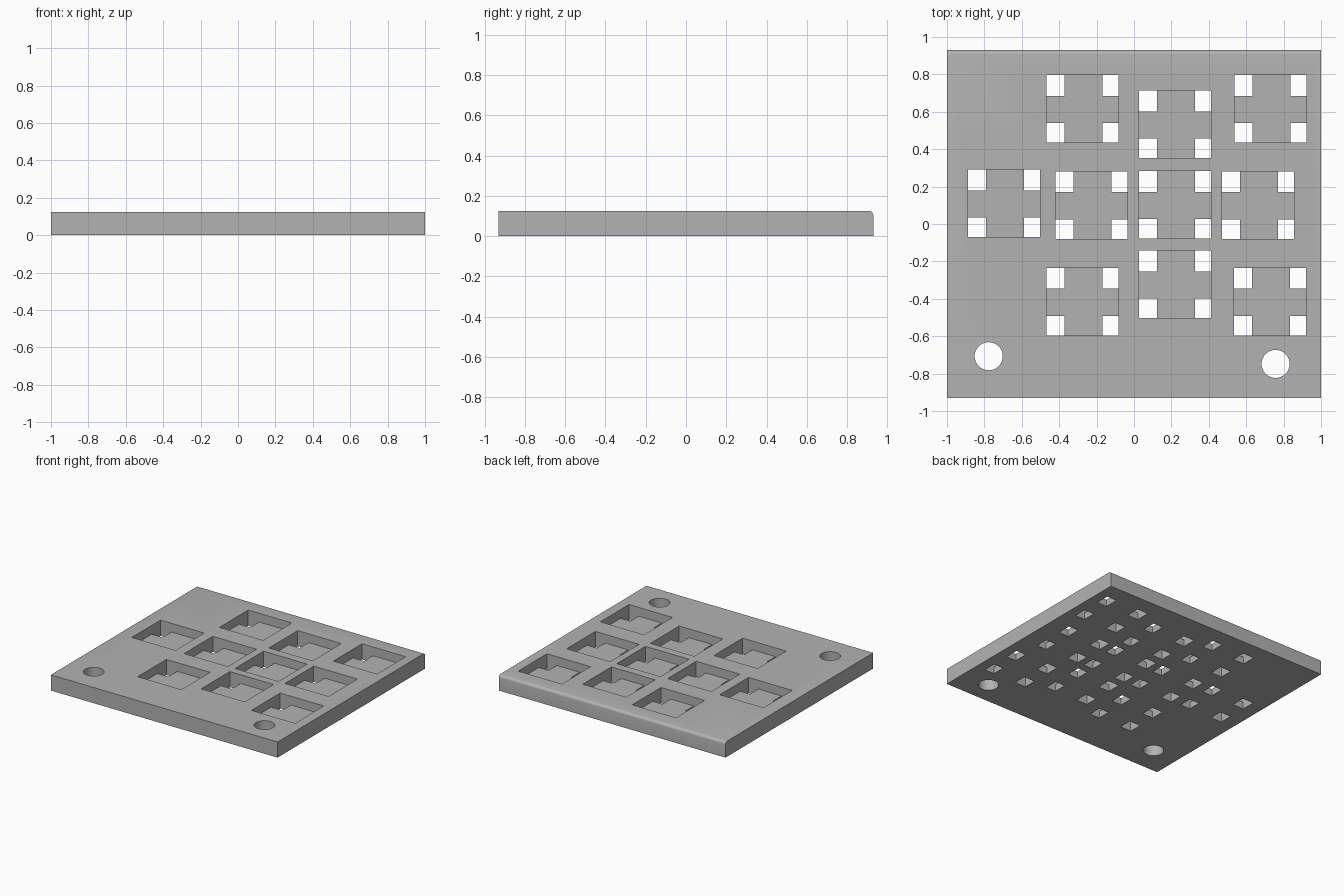
import bpy, bmesh, math
from mathutils import Matrix, Vector

LENGTH, DEPTH, HEIGHT = 2.0, 1.86, 0.125
FLOOR = 0.055                     # thickness left under each pocket
POCKET_W, POCKET_D = 0.385, 0.361

cube = bpy.data.objects.get("Cube")
if cube:
    bpy.data.objects.remove(cube, do_unlink=True)

grey = bpy.data.materials.new("plate grey")
grey.use_nodes = True
color = (0.45, 0.45, 0.45, 1)
grey.diffuse_color = color
grey.node_tree.nodes["Principled BSDF"].inputs["Base Color"].default_value = color


def add_box(bm, x0, x1, y0, y1, z0, z1):
    size = Matrix.Diagonal((x1 - x0, y1 - y0, z1 - z0, 1))
    place = Matrix.Translation(((x0 + x1) / 2, (y0 + y1) / 2, (z0 + z1) / 2))
    return bmesh.ops.create_cube(bm, size=1, matrix=place @ size)["verts"]


def finish(bm, name):
    bmesh.ops.recalc_face_normals(bm, faces=bm.faces)
    mesh = bpy.data.meshes.new(name)
    bm.to_mesh(mesh)
    bm.free()
    mesh.materials.append(grey)
    obj = bpy.data.objects.new(name, mesh)
    bpy.context.collection.objects.link(obj)
    return obj


def add_pocket(bm, x, y):
    """Rectangular recess with a square leg through the plate at each corner."""
    part = bmesh.new()
    x1, y1 = x + POCKET_W, y + POCKET_D
    add_box(part, x, x1, y, y1, FLOOR, HEIGHT + 0.05)
    xa, xb, ya, yb = x + 0.096, x1 - 0.086, y + 0.104, y1 - 0.112
    for point, normal in (((xa, 0, 0), (1, 0, 0)), ((xb, 0, 0), (1, 0, 0)),
                          ((0, ya, 0), (0, 1, 0)), ((0, yb, 0), (0, 1, 0))):
        bmesh.ops.bisect_plane(part, geom=part.verts[:] + part.edges[:] + part.faces[:],
                               plane_co=point, plane_no=normal)
    part.normal_update()

    def is_corner(face):
        c = face.calc_center_median()
        return (abs(c.z - FLOOR) < 1e-4 and not xa < c.x < xb and not ya < c.y < yb)

    for face in [f for f in part.faces if is_corner(f)]:
        new = bmesh.ops.extrude_face_region(part, geom=[face])["geom"]
        verts = [v for v in new if isinstance(v, bmesh.types.BMVert)]
        bmesh.ops.translate(part, verts=verts, vec=Vector((0, 0, -FLOOR - 0.05)))
        if face.is_valid:
            part.faces.remove(face)
    temp = bpy.data.meshes.new("pocket")
    part.to_mesh(temp)
    part.free()
    bm.from_mesh(temp)
    bpy.data.meshes.remove(temp)


# Plate with a rounded top back edge
bm = bmesh.new()
add_box(bm, -LENGTH / 2, LENGTH / 2, -DEPTH / 2, DEPTH / 2, 0, HEIGHT)
back_edge = [e for e in bm.edges if all(v.co.y > 0 and v.co.z > 0.1 for v in e.verts)]
bmesh.ops.bevel(bm, geom=back_edge, offset=0.022, segments=4, profile=0.5, affect='EDGES')
plate = finish(bm, "plate")

# Pockets (left front corners) and round mounting holes
bm = bmesh.new()
pockets = [(-0.468, 0.435), (0.027, 0.352), (0.537, 0.435),
           (-0.888, -0.069), (-0.42, -0.079), (0.027, -0.077), (0.47, -0.079),
           (-0.468, -0.595), (0.027, -0.502), (0.535, -0.595)]
for x, y in pockets:
    add_pocket(bm, x, y)
for x, y in ((-0.777, -0.707), (0.757, -0.748)):
    bmesh.ops.create_cone(bm, cap_ends=True, segments=48, radius1=0.075, radius2=0.075,
                          depth=0.4, matrix=Matrix.Translation((x, y, HEIGHT / 2)))
cutter = finish(bm, "cutter")
cutter.hide_render = True

# Cut everything out of the plate
cut = plate.modifiers.new("cut", 'BOOLEAN')
cut.operation = 'DIFFERENCE'
cut.solver = 'EXACT'
cut.object = cutter
bpy.context.view_layer.objects.active = plate
plate.select_set(True)
bpy.ops.object.modifier_apply(modifier="cut")
bpy.data.objects.remove(cutter, do_unlink=True)
bpy.ops.object.shade_smooth_by_angle(angle=math.radians(30))
